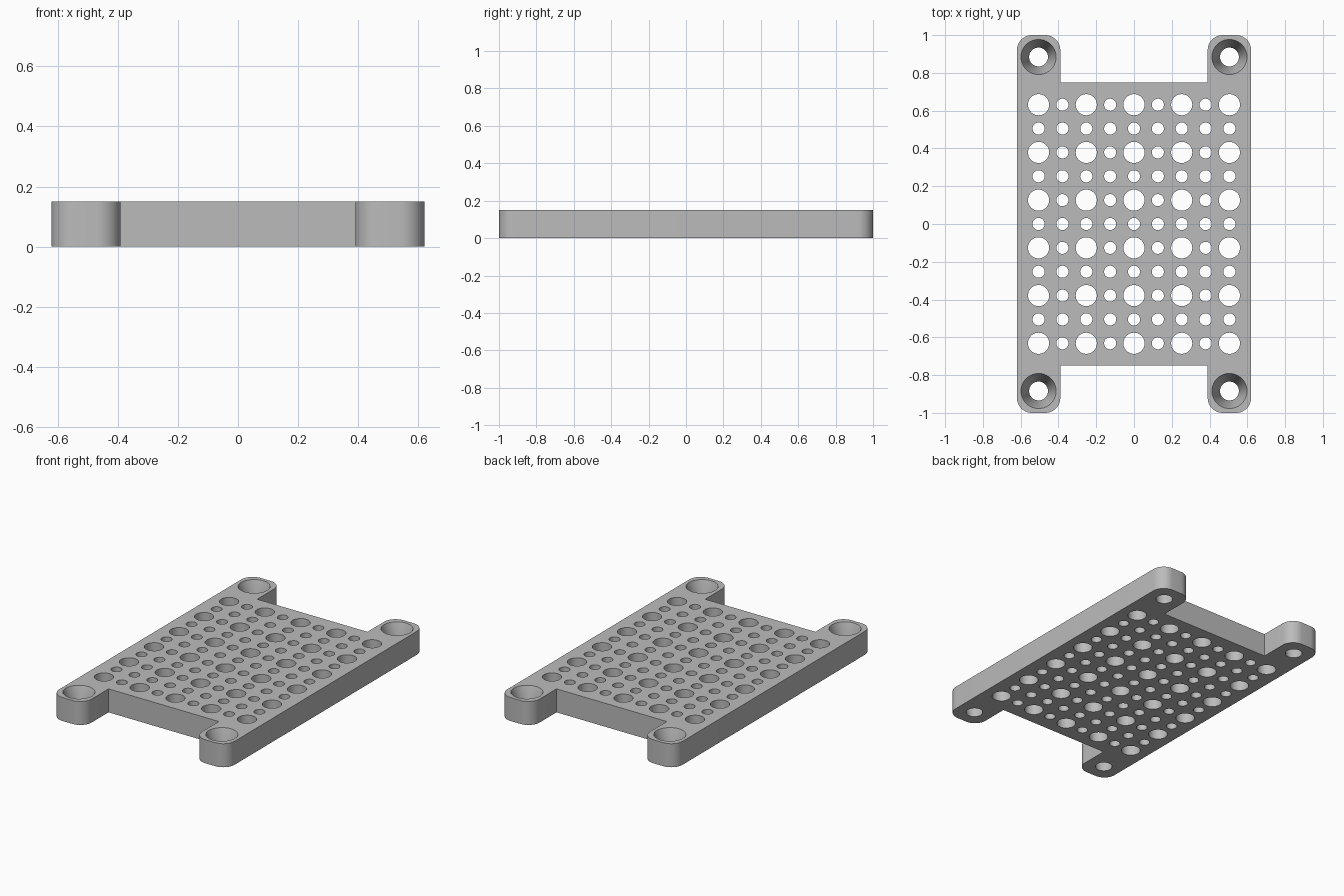
import bpy, bmesh, math

if "Cube" in bpy.data.objects:
    bpy.data.objects.remove(bpy.data.objects["Cube"], do_unlink=True)

HX, HY, H = 0.62, 1.0, 0.15      # half width, half length, thickness
EAR_X, NOTCH_Y, R = 0.39, 0.75, 0.08
PITCH = 0.1263


def add_object(name, bm):
    bmesh.ops.recalc_face_normals(bm, faces=bm.faces)
    mesh = bpy.data.meshes.new(name)
    bm.to_mesh(mesh)
    bm.free()
    obj = bpy.data.objects.new(name, mesh)
    bpy.context.collection.objects.link(obj)
    return obj


def arc(cx, cy, start, steps=10):
    # Quarter circle, counter-clockwise
    return [(cx + R * math.cos(start + math.pi / 2 * i / steps),
             cy + R * math.sin(start + math.pi / 2 * i / steps)) for i in range(steps + 1)]


def turned_cutter(bm, x, y, profile, sides=40):
    # Closed solid of revolution from (radius, height) pairs, bottom to top
    rings = [[bm.verts.new((x + r * math.cos(2 * math.pi * i / sides),
                            y + r * math.sin(2 * math.pi * i / sides), z))
              for i in range(sides)] for r, z in profile]
    for low, high in zip(rings, rings[1:]):
        for i in range(sides):
            j = (i + 1) % sides
            bm.faces.new((low[i], low[j], high[j], high[i]))
    bm.faces.new(rings[0][::-1])
    bm.faces.new(rings[-1])


# Plate outline: rounded ears on four corners, notched ends
right_ear = arc(HX - R, HY - R, 0) + arc(EAR_X + R, HY - R, math.pi / 2) + [(EAR_X, NOTCH_Y)]
half = right_ear + [(-x, y) for x, y in reversed(right_ear)]
outline = half + [(-x, -y) for x, y in half]

bm = bmesh.new()
base = bm.faces.new([bm.verts.new((x, y, 0)) for x, y in outline])
grown = bmesh.ops.extrude_face_region(bm, geom=[base], use_keep_orig=True)
bmesh.ops.translate(bm, vec=(0, 0, H),
                    verts=[v for v in grown["geom"] if isinstance(v, bmesh.types.BMVert)])
plate = add_object("perforated_plate", bm)

# Cutters: alternating large and small holes, plus countersunk corner holes
bm = bmesh.new()
for row in range(-5, 6):
    for col in range(-4, 5):
        radius = 0.056 if row % 2 and col % 2 == 0 else 0.032
        turned_cutter(bm, col * PITCH, row * PITCH, [(radius, -0.05), (radius, H + 0.05)])
for sx in (-1, 1):
    for sy in (-1, 1):
        turned_cutter(bm, sx * 4 * PITCH, sy * 7 * PITCH,
                      [(0.05, -0.05), (0.05, 0.02), (0.093, H), (0.093, H + 0.05)])
cutter = add_object("hole_cutter", bm)

cut = plate.modifiers.new("holes", "BOOLEAN")
cut.operation, cut.solver, cut.object = "DIFFERENCE", "EXACT", cutter
bpy.ops.object.select_all(action="DESELECT")
bpy.context.view_layer.objects.active = plate
plate.select_set(True)
bpy.ops.object.modifier_apply(modifier=cut.name)
bpy.data.objects.remove(cutter, do_unlink=True)

# Plain grey finish
grey = bpy.data.materials.new("grey")
grey.use_nodes = True
colour = (0.5, 0.5, 0.5, 1)
grey.diffuse_color = colour
grey.node_tree.nodes["Principled BSDF"].inputs["Base Color"].default_value = colour
plate.data.materials.clear()
plate.data.materials.append(grey)
bpy.ops.object.shade_smooth_by_angle(angle=math.radians(30))
